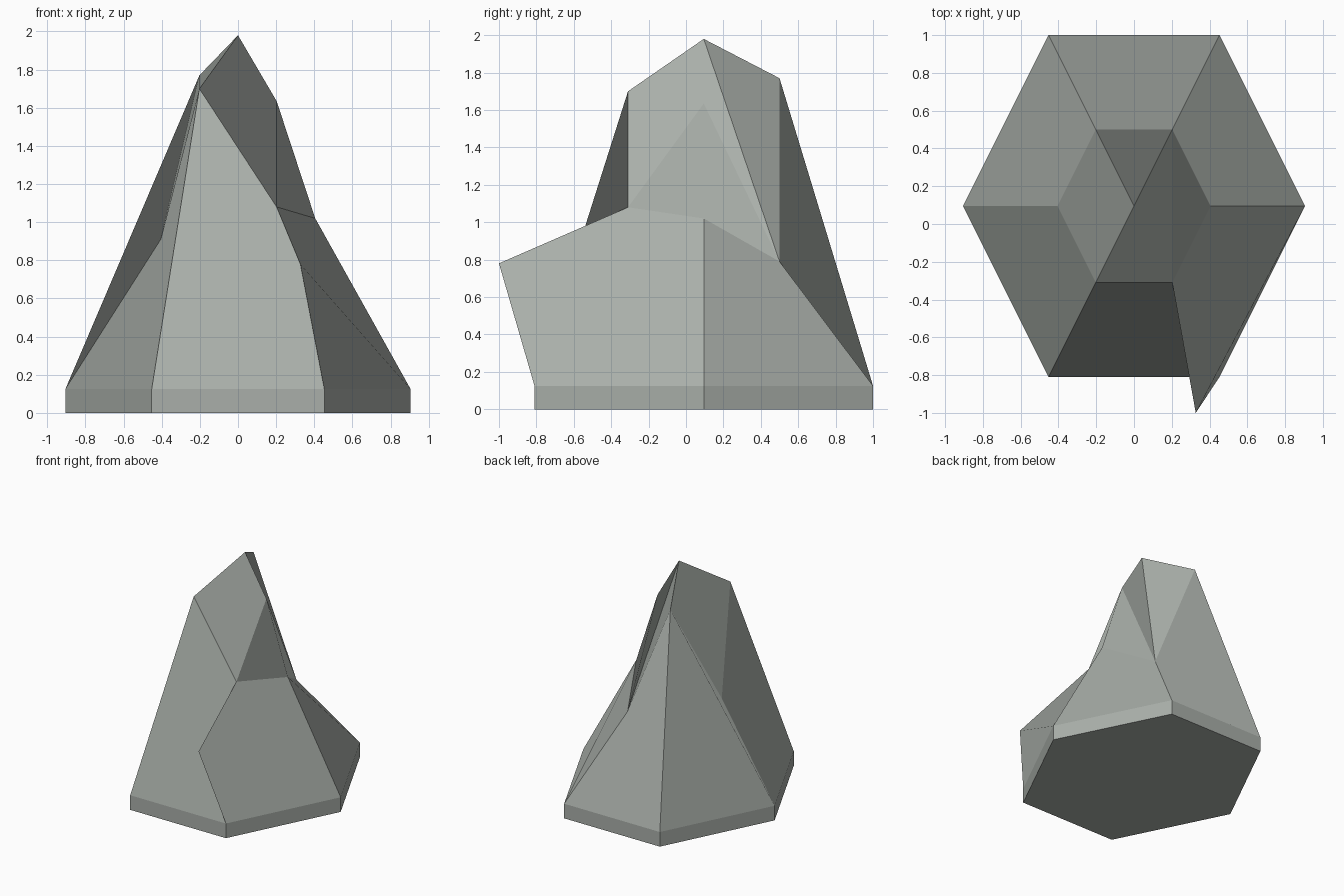
import bpy
from mathutils import Vector
from mathutils.geometry import normal

if "Cube" in bpy.data.objects:
    bpy.data.objects.remove(bpy.data.objects["Cube"])

CY = 0.095  # middle of the six-sided rings
HEX = [(1, 0), (0.5, 1), (-0.5, 1), (-1, 0), (-0.5, -1), (0.5, -1)]


def ring(radius, heights):
    """Six-sided ring, with one height per corner."""
    return [Vector((x * radius, CY + y * radius, z)) for (x, y), z in zip(HEX, heights)]


# rings: ground, top of the plinth, jagged shoulder
ground = ring(0.905, [0] * 6)
plinth = ring(0.905, [0.125] * 6)
shoulder = ring(0.405, [1.02, 0.79, 1.77, 0.91, 1.70, 1.08])
peak = Vector((0, CY, 1.98))
ridge = Vector((0.2025, CY, 1.635))
spur = Vector((0.327, -1.0, 0.78))

facets = [ground[::-1]]
for i in range(6):
    j = (i + 1) % 6
    facets.append([ground[j], plinth[j], plinth[i], ground[i]][::-1])
    # slope facet, bent by the spur on the front right edge
    facet = [plinth[j], shoulder[j], shoulder[i], plinth[i]]
    if j == 5:
        facet.insert(1, spur)
    if i == 5:
        facet.insert(3, spur)
    facets.append([facet[0]] + facet[:0:-1])

# broken facets of the summit
s = shoulder
facets += [[s[2], s[3], s[4], peak],
           [peak, s[1], s[2]],
           [peak, s[4], s[5], ridge, s[1]],
           [s[0], s[1], ridge, s[5]]]

# fan every facet into triangles that share the flat facet normal
points, index, tris, normals = [], {}, [], []
for facet in facets:
    ids = []
    for p in facet:
        key = tuple(round(c, 5) for c in p)
        if key not in index:
            index[key] = len(points)
            points.append(key)
        ids.append(index[key])
    n = Vector((0, 0, 0))
    for k in range(1, len(facet) - 1):
        n += (facet[k] - facet[0]).cross(facet[k + 1] - facet[0])
        tris.append((ids[0], ids[k], ids[k + 1]))
    normals += [n.normalized()] * (3 * (len(facet) - 2))

mesh = bpy.data.meshes.new("rock")
mesh.from_pydata(points, [], tris)
mesh.polygons.foreach_set("use_smooth", [False] * len(tris))
mesh.update()
mesh.normals_split_custom_set(normals)

stone = bpy.data.materials.new("grey stone")
stone.diffuse_color = (0.40, 0.43, 0.40, 1)
stone.use_nodes = True
stone.node_tree.nodes["Principled BSDF"].inputs["Base Color"].default_value = stone.diffuse_color
mesh.materials.append(stone)

rock = bpy.data.objects.new("rock", mesh)
bpy.context.collection.objects.link(rock)
